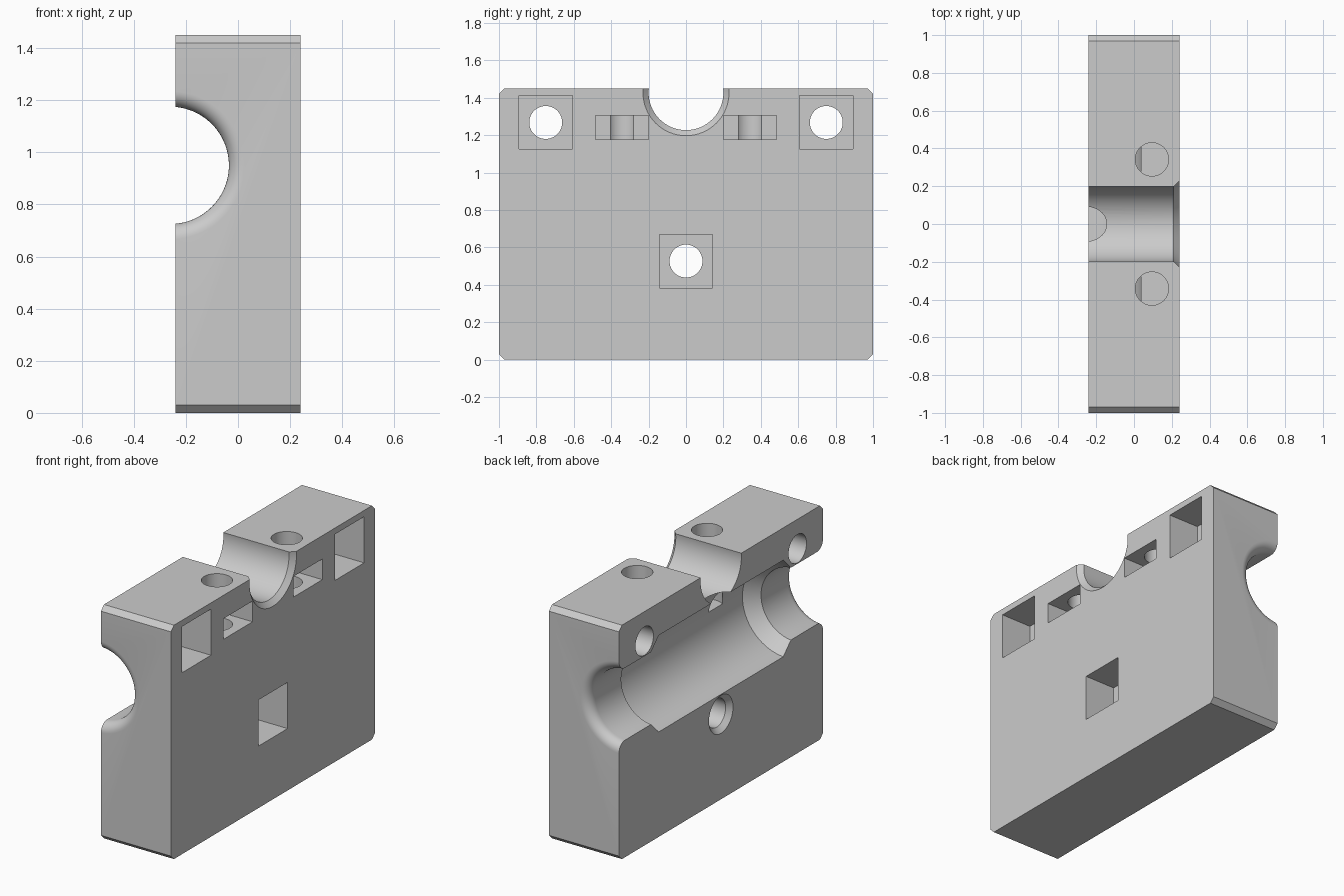
import bpy, bmesh, math
from mathutils import Matrix

cube = bpy.data.objects.get("Cube")
if cube:
    bpy.data.objects.remove(cube, do_unlink=True)

grey = bpy.data.materials.new("plain grey")
grey.use_nodes = True
colour = (0.6, 0.6, 0.6, 1)
grey.diffuse_color = colour
grey.node_tree.nodes["Principled BSDF"].inputs["Base Color"].default_value = colour


def make_object(name, bm):
    bmesh.ops.recalc_face_normals(bm, faces=bm.faces)
    mesh = bpy.data.meshes.new(name)
    bm.to_mesh(mesh)
    bm.free()
    mesh.materials.append(grey)
    obj = bpy.data.objects.new(name, mesh)
    bpy.context.collection.objects.link(obj)
    return obj


def box(name, low, high):
    bm = bmesh.new()
    bmesh.ops.create_cube(bm, size=1)
    for v in bm.verts:
        for i in range(3):
            v.co[i] = low[i] if v.co[i] < 0 else high[i]
    return bm if name is None else make_object(name, bm)


def lathe(name, profile, axis, centre, steps=64):
    """Solid of revolution from (position along axis, radius) pairs."""
    bm = bmesh.new()
    rings = []
    for t, r in profile:
        rings.append([bm.verts.new((r * math.cos(a), r * math.sin(a), t))
                      for a in (math.tau * i / steps for i in range(steps))])
    for a, b in zip(rings, rings[1:]):
        for i in range(steps):
            j = (i + 1) % steps
            bm.faces.new((a[i], a[j], b[j], b[i]))
    bm.faces.new(rings[0][::-1])
    bm.faces.new(rings[-1])
    turn = {"X": Matrix.Rotation(math.pi / 2, 4, "Y"),
            "Y": Matrix.Rotation(-math.pi / 2, 4, "X"),
            "Z": Matrix.Identity(4)}[axis]
    bm.transform(Matrix.Translation(centre) @ turn)
    return make_object(name, bm)


# Block with chamfered borders around both broad faces
HX, TOP = 0.24, 1.45
bm = box(None, (-HX, -1, 0), (HX, 1, TOP))
rim = [e for e in bm.edges if abs(e.verts[0].co.x - e.verts[1].co.x) < 0.001]
rim = [e for e in bm.edges if e not in rim]
bmesh.ops.bevel(bm, geom=rim, offset=0.03, segments=1, affect="EDGES")
block = make_object("clamp_block", bm)

cutters = []

# Long bearing groove: wide middle, conical steps, rounded mouths
half = [(0.61, 0.3), (0.685, 0.225)]
for i in range(9):
    a = math.pi / 2 * i / 8
    half.append((0.94 + 0.06 * math.sin(a), 0.285 - 0.06 * math.cos(a)))
half.append((1.1, 0.285))
groove = [(-t, r) for t, r in reversed(half)] + half
cutters.append(lathe("bearing_groove", groove, "Y", (-0.26, 0, 0.95), 96))

# Round channel across the top, flared on the flat side
cutters.append(lathe("top_channel", [(-0.4, 0.2), (0.21, 0.2), (0.24, 0.23), (0.3, 0.29)],
                     "X", (0, 0, 1.427)))

# Bolt holes with square nut pockets
R = 0.088
for y, z in ((-0.75, 1.268), (0.75, 1.268), (0, 0.527)):
    profile = [(-0.5, R), (0.5, R)]
    if y == 0:
        profile = [(-0.3, R + 0.09), (-0.21, R), (0.5, R)]
    cutters.append(lathe("bolt_hole", profile, "X", (0, y, z)))
    s = 0.143
    cutters.append(box("nut_pocket", (0.033, y - s, z - s), (0.4, y + s, z + s)))

# Vertical holes with flat nut slots
for side in (-1, 1):
    y = side * 0.342
    cutters.append(lathe("vertical_hole", [(0.98, R), (1.6, R)], "Z", (0.095, y, 0)))
    cutters.append(box("nut_slot", (0.033, y - 0.142, 1.177), (0.4, y + 0.142, 1.305)))

# Cut everything out of the block
bpy.ops.object.select_all(action="DESELECT")
bpy.context.view_layer.objects.active = block
block.select_set(True)
for cutter in cutters:
    cutter.hide_render = True
    mod = block.modifiers.new("cut", "BOOLEAN")
    mod.operation = "DIFFERENCE"
    mod.solver = "EXACT"
    mod.object = cutter
    bpy.ops.object.modifier_apply(modifier=mod.name)
    bpy.data.objects.remove(cutter, do_unlink=True)

bpy.ops.object.shade_smooth_by_angle(angle=math.radians(25))
